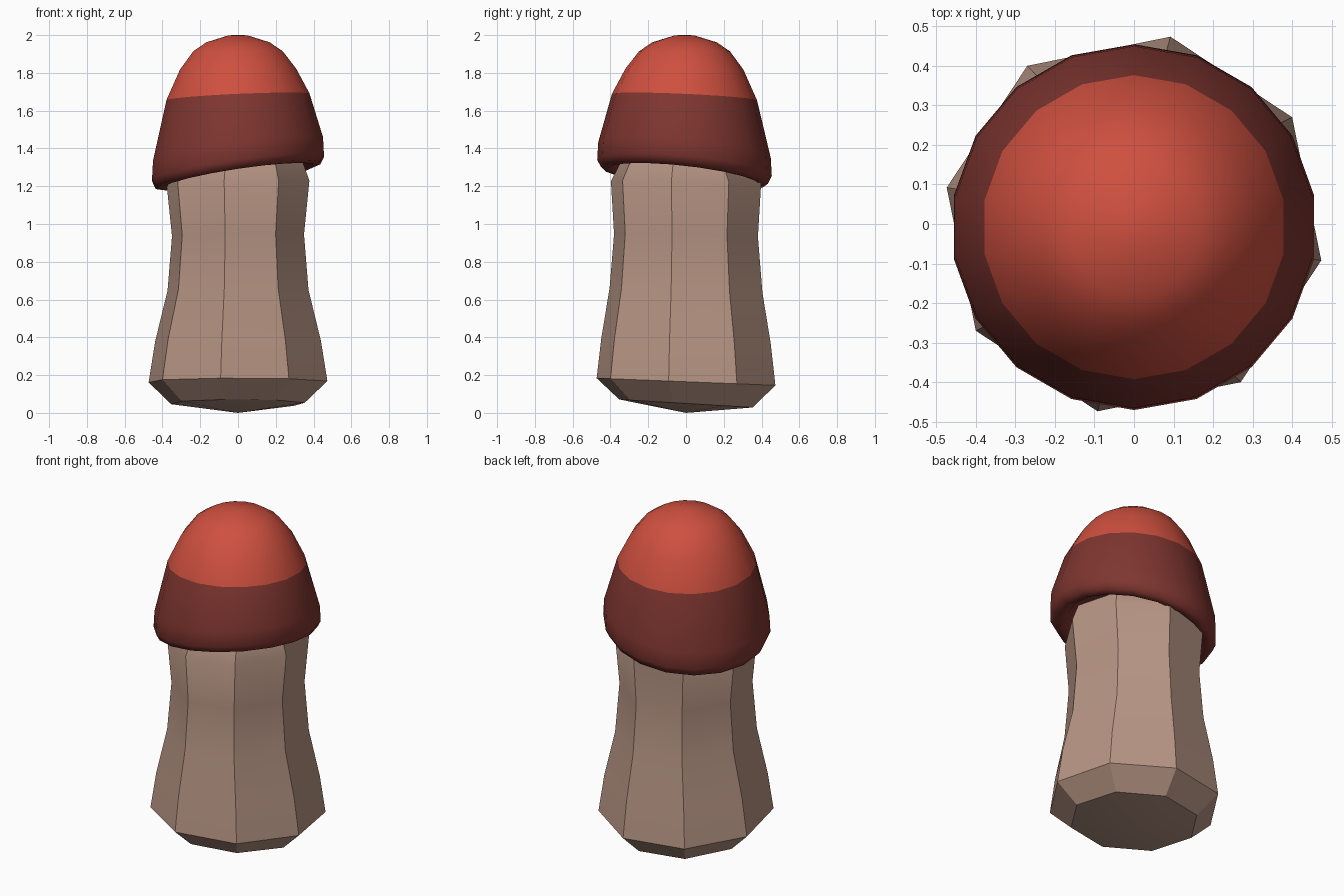
import bpy, bmesh, math

if "Cube" in bpy.data.objects:
    bpy.data.objects.remove(bpy.data.objects["Cube"])


def material(name, rgb):
    m = bpy.data.materials.new(name)
    m.diffuse_color = (*rgb, 1.0)
    m.use_nodes = True
    m.node_tree.nodes["Principled BSDF"].inputs["Base Color"].default_value = m.diffuse_color
    return m


def lofted(name, rings, sides, start_deg, cy, bottom_z, top_z, mats, smooth_deg, red_from=None):
    """Loft tilted rings (rx, ry, z, slope_x, slope_y), with a pole at each end."""
    bm = bmesh.new()
    loops = []
    for rx, ry, z, sx, sy in rings:
        loop = []
        for i in range(sides):
            a = math.radians(start_deg) + math.tau * i / sides
            x, y = rx * math.cos(a), ry * math.sin(a)
            loop.append(bm.verts.new((x, y + cy, z + sx * x + sy * y)))
        loops.append(loop)
    low = bm.verts.new((0, cy, bottom_z))
    high = bm.verts.new((0, cy, top_z))
    for i in range(sides):
        j = (i + 1) % sides
        bm.faces.new((low, loops[0][j], loops[0][i]))
        top = bm.faces.new((high, loops[-1][i], loops[-1][j]))
        top.material_index = 0 if red_from is None else 1
        for k in range(len(loops) - 1):
            a, b = loops[k], loops[k + 1]
            f = bm.faces.new((a[i], a[j], b[j], b[i]))
            if red_from is not None and k >= red_from:
                f.material_index = 1
    bmesh.ops.recalc_face_normals(bm, faces=bm.faces)
    me = bpy.data.meshes.new(name)
    bm.to_mesh(me)
    bm.free()
    for m in mats:
        me.materials.append(m)
    ob = bpy.data.objects.new(name, me)
    bpy.context.collection.objects.link(ob)
    bpy.ops.object.select_all(action='DESELECT')
    ob.select_set(True)
    bpy.context.view_layer.objects.active = ob
    bpy.ops.object.shade_smooth_by_angle(angle=math.radians(smooth_deg))
    return ob


tan = material("stem_tan", (0.47, 0.30, 0.23))
maroon = material("cap_maroon", (0.21, 0.036, 0.029))
red = material("cap_red", (0.62, 0.08, 0.05))

# Octagonal stem, flared at the foot
stem_rings = [
    (0.36, 0.36, 0.05, 0.0, -0.06),
    (0.482, 0.482, 0.165, 0.0, -0.04),
    (0.447, 0.457, 0.38, 0.0, -0.03),
    (0.38, 0.412, 0.65, 0.0, -0.03),
    (0.356, 0.388, 0.94, 0.01, -0.02),
    (0.385, 0.405, 1.22, 0.02, -0.02),
    (0.35, 0.355, 1.31, 0.04, -0.04),
    (0.20, 0.20, 1.38, 0.0, 0.0),
]
lofted("stem", stem_rings, 8, -11, 0.0, 0.0, 1.40, [tan], 30)

# Tilted cap: hollow underside, rolled rim, maroon band, red dome
cap_rings = [(r, r, z, sx, sy) for r, z, sx, sy in [
    (0.33, 1.33, 0.15, -0.11),
    (0.365, 1.275, 0.15, -0.11),
    (0.405, 1.248, 0.15, -0.11),
    (0.442, 1.258, 0.15, -0.10),
    (0.462, 1.297, 0.14, -0.09),
    (0.457, 1.39, 0.14, -0.09),
    (0.384, 1.672, 0.045, -0.045),
    (0.312, 1.82, 0.01, -0.01),
    (0.24, 1.915, 0.0, 0.0),
    (0.17, 1.962, 0.0, 0.0),
    (0.05, 1.999, 0.0, 0.0),
]]
lofted("cap", cap_rings, 18, 90, -0.008, 1.36, 2.0, [maroon, red], 80, red_from=6)
